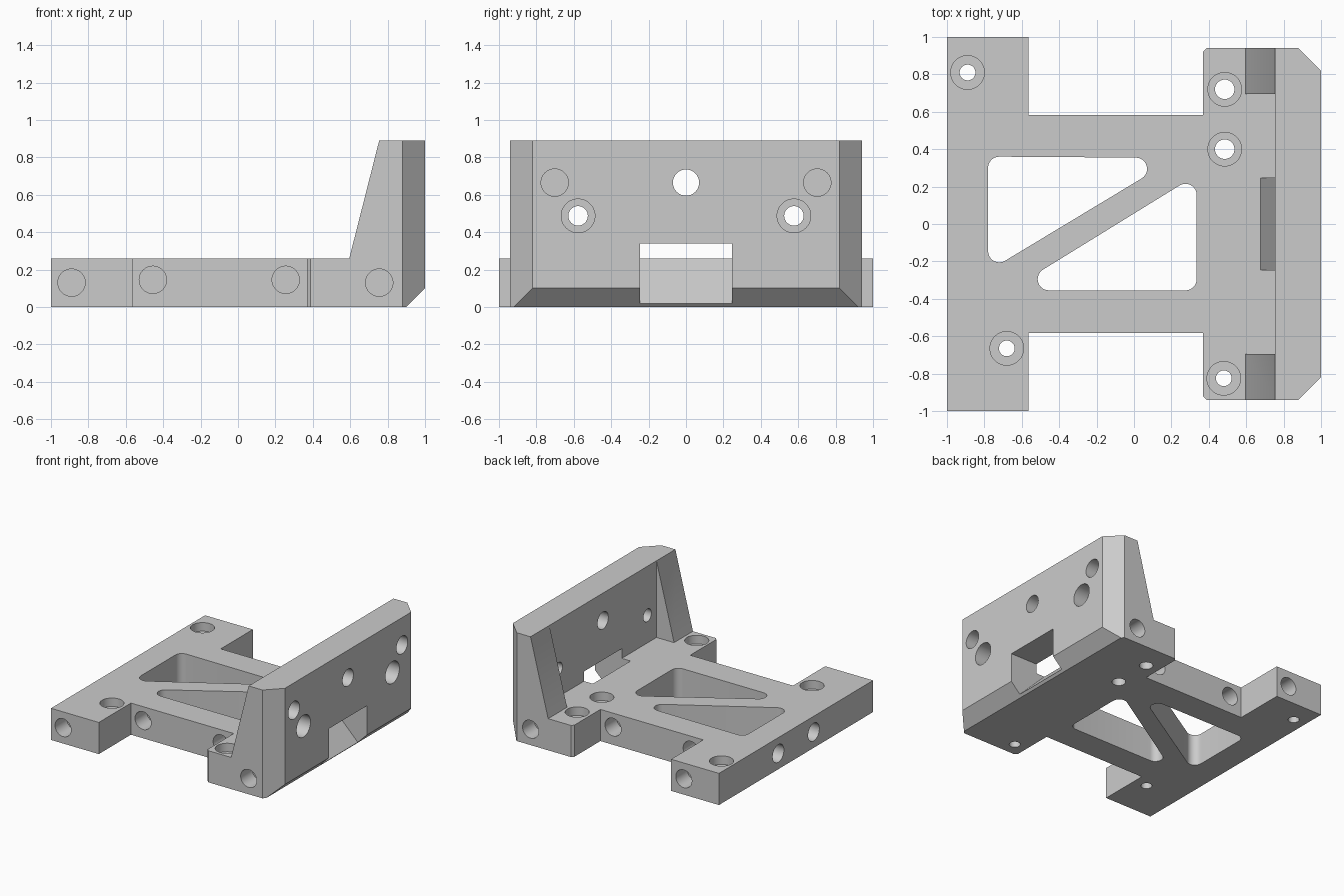
import bpy, bmesh, math
from mathutils import Vector

if "Cube" in bpy.data.objects:
    bpy.data.objects.remove(bpy.data.objects["Cube"])

grey = bpy.data.materials.new("light grey")
grey.use_nodes = True
grey.diffuse_color = (0.6, 0.6, 0.6, 1)
grey.node_tree.nodes["Principled BSDF"].inputs["Base Color"].default_value = grey.diffuse_color

PLATE = 0.26    # plate thickness
WALL = 0.89     # wall height
HOLE = 0.073    # plain blind hole radius
DEPTH = 0.15    # plain blind hole depth


def prism(name, points, sweep):
    """Closed solid: a planar outline swept along a vector."""
    bm = bmesh.new()
    face = bm.faces.new([bm.verts.new(p) for p in points])
    moved = bmesh.ops.extrude_face_region(bm, geom=[face])["geom"]
    bmesh.ops.translate(bm, vec=sweep, verts=[v for v in moved if isinstance(v, bmesh.types.BMVert)])
    bmesh.ops.recalc_face_normals(bm, faces=bm.faces)
    mesh = bpy.data.meshes.new(name)
    bm.to_mesh(mesh)
    bm.free()
    mesh.materials.append(grey)
    obj = bpy.data.objects.new(name, mesh)
    bpy.context.collection.objects.link(obj)
    return obj


def plan(name, outline, z0, z1):
    return prism(name, [(x, y, z0) for x, y in outline], (0, 0, z1 - z0))


def side(name, outline, y0, y1):
    return prism(name, [(x, y0, z) for x, z in outline], (0, y1 - y0, 0))


def combine(tool, operation):
    """Boolean a tool into the bracket, then discard the tool."""
    mod = bracket.modifiers.new("boolean", "BOOLEAN")
    mod.operation, mod.solver, mod.object = operation, "EXACT", tool
    bpy.context.view_layer.objects.active = bracket
    bpy.ops.object.modifier_apply(modifier=mod.name)
    bpy.data.objects.remove(tool)


def drill(start, direction, radius, depth, sides=48):
    """Round hole going in from a surface point."""
    d = Vector(direction)
    u = d.orthogonal().normalized()
    v = d.cross(u)
    origin = Vector(start) - d * 0.02
    ring = [origin + radius * (u * math.cos(a) + v * math.sin(a))
            for a in (math.tau * i / sides for i in range(sides))]
    combine(prism("drill", ring, d * (depth + 0.02)), "DIFFERENCE")


def rounded(corners, r, steps=10):
    """Counter-clockwise outline around circles of radius r at the corners."""
    pts = []
    for i, c in enumerate(corners):
        c = Vector(c)
        before = c - Vector(corners[i - 1])
        after = Vector(corners[(i + 1) % len(corners)]) - c
        a0 = math.atan2(before.y, before.x) - math.pi / 2
        turn = (math.atan2(after.y, after.x) - math.pi / 2 - a0) % math.tau
        for k in range(steps + 1):
            a = a0 + turn * k / steps
            pts.append((c.x + r * math.cos(a), c.y + r * math.sin(a)))
    return pts


# Base plate: rear bar, narrower web and wide foot
half = [(1, 0.82), (0.88, 0.94), (0.388, 0.94), (0.37, 0.922),
        (0.37, 0.583), (-0.565, 0.583), (-0.565, 1), (-1, 1)]
bracket = plan("bracket", half + [(x, -y) for x, y in reversed(half)], 0, PLATE)

# Upright wall with chamfered corners
top = [(1, 0.82), (0.88, 0.94), (0.755, 0.94)]
combine(plan("wall", top + [(x, -y) for x, y in reversed(top)], 0.1, WALL), "UNION")

# Sloped gussets at both ends of the wall
for s in (1, -1):
    combine(side("gusset", [(0.57, 0.16), (0.595, PLATE), (0.755, WALL), (0.82, WALL), (0.82, 0.16)],
                 s * 0.695, s * 0.94), "UNION")

# Chamfer under the wall and the sloped slot through it
combine(side("chamfer", [(0.88, -0.02), (1.02, -0.02), (1.02, 0.12)], -1.1, 1.1), "DIFFERENCE")
combine(side("slot", [(0.675, PLATE), (0.675, 0.34), (1.02, 0.34), (1.02, -0.085)],
             -0.245, 0.245), "DIFFERENCE")

# Two rounded triangular windows in the plate
for corners in ([(-0.72, 0.3), (-0.72, -0.145), (0.01, 0.295)],
                [(0.275, 0.155), (-0.455, -0.295), (0.275, -0.295)]):
    combine(plan("window", rounded(corners, 0.06), -0.1, PLATE + 0.1), "DIFFERENCE")

# Counterbored screw holes through the plate
for x, y, r in ((-0.89, 0.81, 0.042), (-0.68, -0.665, 0.042), (0.485, 0.72, 0.052),
                (0.485, 0.4, 0.052), (0.48, -0.825, 0.042)):
    drill((x, y, PLATE), (0, 0, -1), 0.09, 0.07)
    drill((x, y, PLATE), (0, 0, -1), r, 0.4)

# Wall holes: one plain through hole, paired counterbored and blind ones
drill((1, 0, 0.665), (-1, 0, 0), 0.07, 0.3)
for s in (1, -1):
    drill((1, s * 0.577, 0.487), (-1, 0, 0), 0.09, 0.12)
    drill((1, s * 0.577, 0.487), (-1, 0, 0), 0.052, 0.3)
    drill((1, s * 0.702, 0.665), (-1, 0, 0), HOLE, DEPTH)

# Blind holes in the front, back and outer bar faces
for s in (1, -1):
    drill((-0.785 + s * 0.105, s, 0.13), (0, -s, 0), HOLE, DEPTH)
    drill((0.755, s * 0.94, 0.13), (0, -s, 0), HOLE, DEPTH)
    for x in (-0.455, 0.255):
        drill((x, s * 0.583, 0.145), (0, -s, 0), HOLE, DEPTH)
    drill((-1, s * 0.23, 0.13), (1, 0, 0), HOLE, DEPTH)

# Smooth round surfaces, crisp edges
bpy.ops.object.select_all(action="DESELECT")
bracket.select_set(True)
bpy.context.view_layer.objects.active = bracket
bpy.ops.object.shade_smooth_by_angle(angle=math.radians(30))
